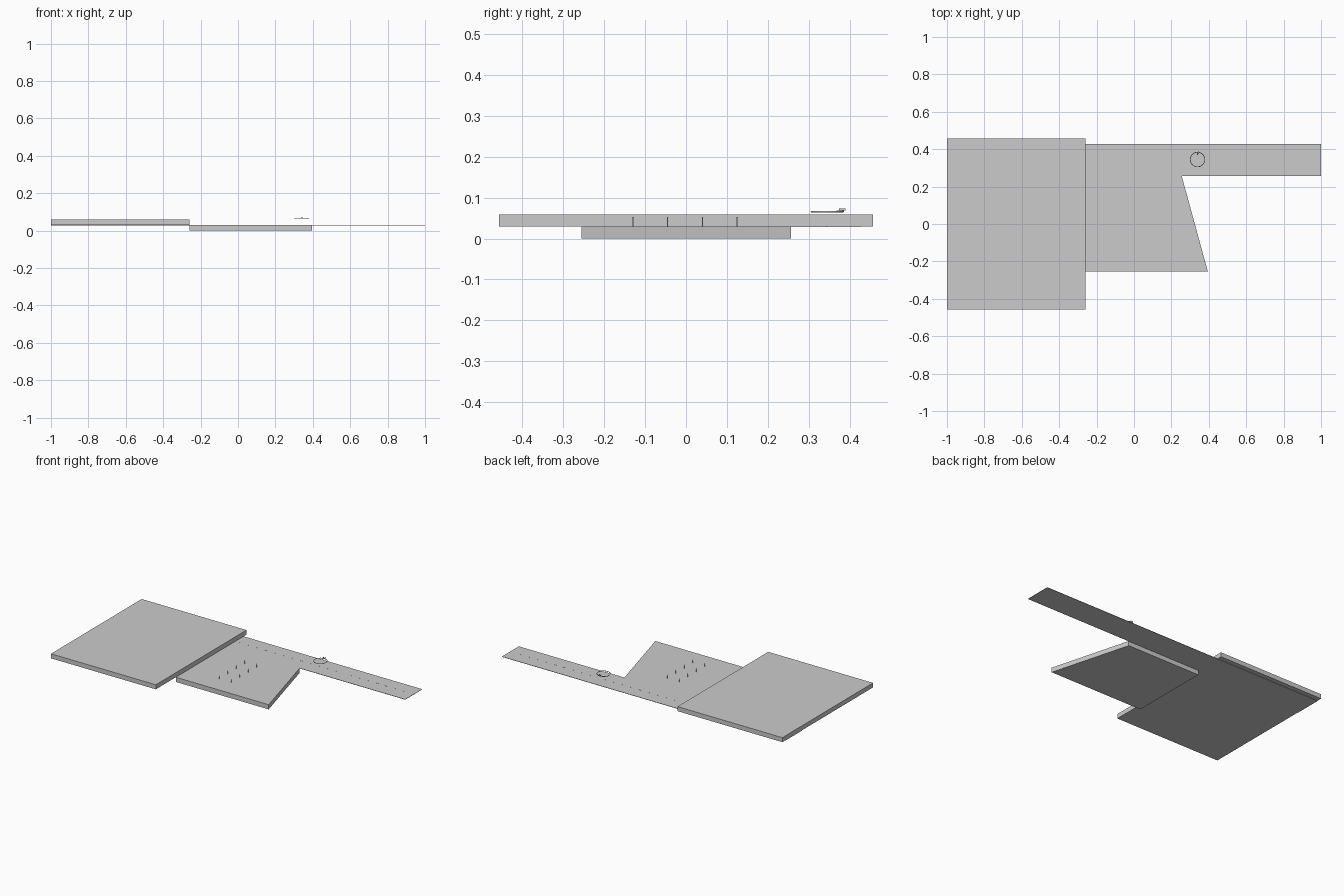
import bpy
import bmesh
import math

cube = bpy.data.objects.get("Cube")
if cube:
    bpy.data.objects.remove(cube, do_unlink=True)

grey = bpy.data.materials.new("concrete_grey")
grey.use_nodes = True
GREY = (0.6, 0.6, 0.6, 1)
grey.diffuse_color = GREY
grey.node_tree.nodes["Principled BSDF"].inputs["Base Color"].default_value = GREY


def prism(name, outline, z0, z1):
    """Extrude a flat outline from z0 to z1."""
    bm = bmesh.new()
    base = bm.faces.new([bm.verts.new((x, y, z0)) for x, y in outline])
    top = bmesh.ops.extrude_face_region(bm, geom=[base])["geom"]
    bmesh.ops.translate(bm, vec=(0, 0, z1 - z0),
                        verts=[v for v in top if isinstance(v, bmesh.types.BMVert)])
    bmesh.ops.recalc_face_normals(bm, faces=bm.faces)
    mesh = bpy.data.meshes.new(name)
    bm.to_mesh(mesh)
    bm.free()
    mesh.materials.append(grey)
    obj = bpy.data.objects.new(name, mesh)
    bpy.context.collection.objects.link(obj)
    return obj


def box(name, x0, x1, y0, y1, z0, z1):
    return prism(name, [(x0, y0), (x1, y0), (x1, y1), (x0, y1)], z0, z1)


# Large raised slab, lower wedge-ended slab and long thin walkway
DECK = 0.03
box("upper_slab", -1, -0.26, -0.457, 0.457, DECK, 0.059)
prism("lower_slab", [(-0.26, -0.255), (0.395, -0.255), (0.255, 0.257), (-0.26, 0.257)], 0, DECK)
box("walkway", -1, 1, 0.257, 0.428, 0.028, DECK)

# Dashed centre line along the walkway
for i in range(20):
    x = -0.23 + i * 0.06
    box("walkway_dash", x, x + 0.025, 0.343, 0.345, DECK, DECK + 0.0005)

# Two rows of slender posts on the lower slab
for x in (-0.04, 0.045):
    for i in range(4):
        y = -0.13 + i * 0.085
        box("post", x - 0.0007, x + 0.0007, y - 0.0015, y + 0.0015, DECK, 0.053)

# Hovering ring with a small marker on its rear edge
bpy.ops.mesh.primitive_torus_add(location=(0.34, 0.345, 0.0655), major_radius=0.039,
                                 minor_radius=0.0018, major_segments=32, minor_segments=6)
ring = bpy.context.object
ring.name = "ring"
ring.data.materials.append(grey)
bpy.ops.object.shade_smooth_by_angle(angle=math.radians(60))
box("marker_body", 0.338, 0.342, 0.368, 0.386, 0.066, 0.069)
for side in (-1, 1):
    x = 0.34 + side * 0.006
    box("marker_fin", x - 0.001, x + 0.001, 0.374, 0.39, 0.068, 0.073)
